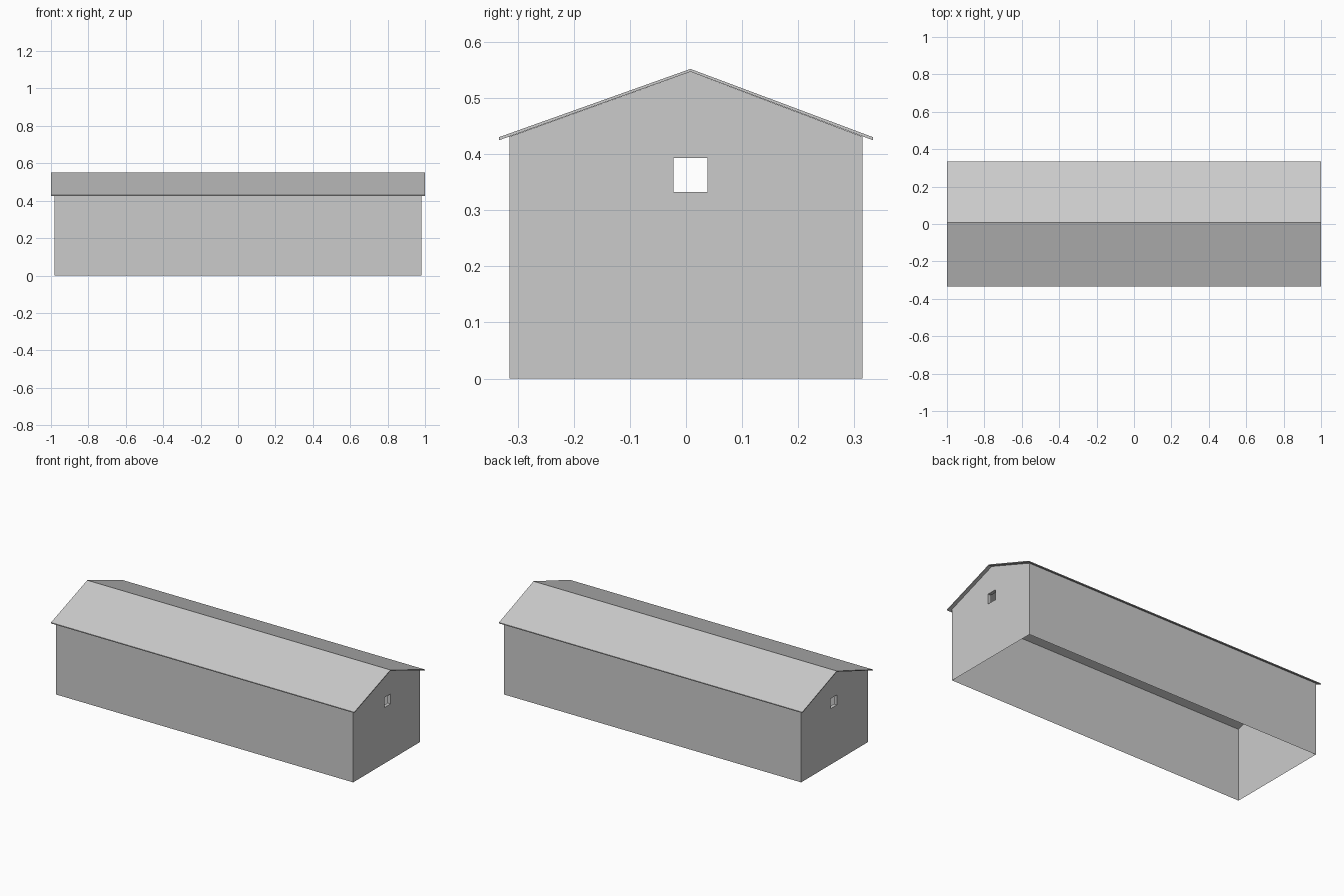
import bpy, bmesh

if "Cube" in bpy.data.objects:
    bpy.data.objects.remove(bpy.data.objects["Cube"])

WALL_X, ROOF_X = 0.98, 1.0            # half lengths
WALL_Y, ROOF_Y = 0.315, 0.333         # half widths
RIDGE_Y, WIN_HALF = 0.008, 0.03
WIN_Z0, WIN_Z1 = 0.333, 0.393
WALL_TOP, WALL_RIDGE = 0.431, 0.547
REVEAL = 0.02                         # depth of the window lining


def make_object(name, faces):
    """Build a flat-shaded mesh from polygons, welding shared corners."""
    bm = bmesh.new()
    for pts in faces:
        bm.faces.new([bm.verts.new(p) for p in pts])
    bmesh.ops.remove_doubles(bm, verts=bm.verts, dist=1e-5)
    bmesh.ops.recalc_face_normals(bm, faces=bm.faces)
    mesh = bpy.data.meshes.new(name)
    bm.to_mesh(mesh)
    bm.free()
    obj = bpy.data.objects.new(name, mesh)
    bpy.context.collection.objects.link(obj)
    return obj


def sweep(profile, x0, x1):
    """Quads joining a (y, z) profile between two x positions."""
    return [[(x0, *a), (x1, *a), (x1, *b), (x0, *b)]
            for a, b in zip(profile, profile[1:])]


def gable_half(x, side):
    """Half of an end wall, notched around the window."""
    win_y = RIDGE_Y + side * WIN_HALF
    outline = [(side * WALL_Y, 0), (RIDGE_Y, 0), (RIDGE_Y, WIN_Z0),
               (win_y, WIN_Z0), (win_y, WIN_Z1), (RIDGE_Y, WIN_Z1),
               (RIDGE_Y, WALL_RIDGE), (side * WALL_Y, WALL_TOP)]
    return [(x, y, z) for y, z in outline]


# Walls: open-bottomed thin shell with a window in each gable end
faces = []
for side in (-1, 1):
    faces += sweep([(side * WALL_Y, 0), (side * WALL_Y, WALL_TOP)], -WALL_X, WALL_X)
    faces += [gable_half(end * WALL_X, side) for end in (-1, 1)]
make_object("walls", faces)

# Window linings reaching a little way into the barn
y0, y1 = RIDGE_Y - WIN_HALF, RIDGE_Y + WIN_HALF
window = [(y0, WIN_Z0), (y1, WIN_Z0), (y1, WIN_Z1), (y0, WIN_Z1), (y0, WIN_Z0)]
for label, end in (("left", -1), ("right", 1)):
    make_object(f"window_lining_{label}",
                sweep(window, end * WALL_X, end * (WALL_X - REVEAL)))

# Roof: thin pitched slab overhanging all round
roof = [(-ROOF_Y, 0.425), (-ROOF_Y, 0.4305), (RIDGE_Y, 0.552),
        (ROOF_Y, 0.4305), (ROOF_Y, 0.425), (RIDGE_Y, 0.547)]
faces = sweep(roof + roof[:1], -ROOF_X, ROOF_X)
for x in (-ROOF_X, ROOF_X):
    faces += [[(x, *roof[i]) for i in (0, 1, 2, 5)],
              [(x, *roof[i]) for i in (2, 3, 4, 5)]]
make_object("roof", faces)
